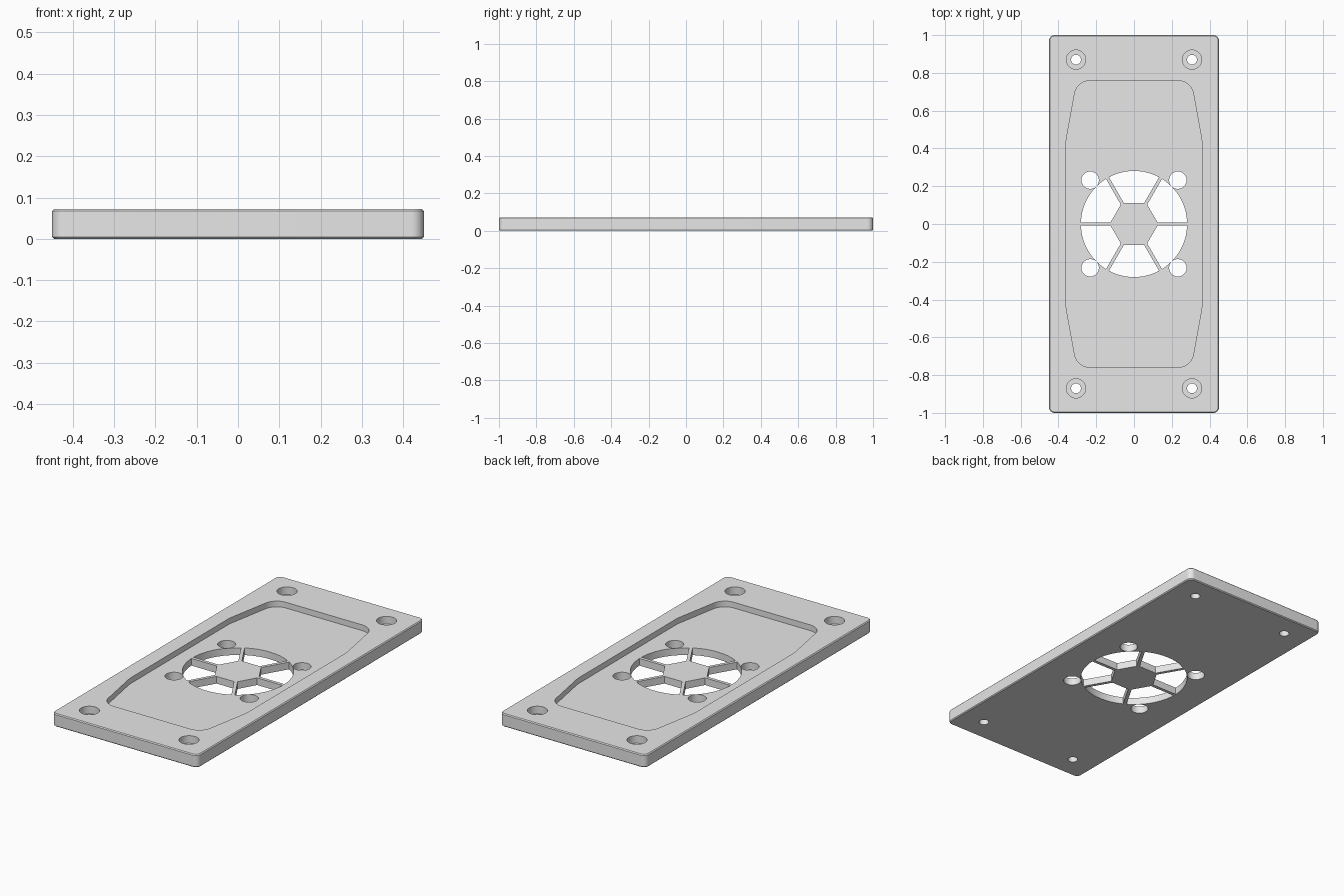
import bpy, bmesh, math
from mathutils import Vector

if "Cube" in bpy.data.objects:
    bpy.data.objects.remove(bpy.data.objects["Cube"])

H = 0.072          # plate thickness
FLOOR = 0.04       # recess floor height

grey = bpy.data.materials.new("light grey")
grey.diffuse_color = (0.8, 0.8, 0.8, 1)
grey.use_nodes = True
grey.node_tree.nodes["Principled BSDF"].inputs["Base Color"].default_value = grey.diffuse_color


def fillet(corners, steps=10):
    """Round the corners (x, y, radius) of a convex counter-clockwise outline."""
    pts, n = [], len(corners)
    for i, (x, y, r) in enumerate(corners):
        p = Vector((x, y))
        a = (Vector(corners[i - 1][:2]) - p).normalized()
        b = (Vector(corners[(i + 1) % n][:2]) - p).normalized()
        half = a.angle(b) / 2
        centre = p + (a + b).normalized() * r / math.sin(half)
        start = p + a * r / math.tan(half) - centre
        end = p + b * r / math.tan(half) - centre
        sweep = start.angle_signed(end)
        for k in range(steps + 1):
            t = -sweep * k / steps
            c, s = math.cos(t), math.sin(t)
            pts.append((centre.x + start.x * c - start.y * s,
                        centre.y + start.x * s + start.y * c))
    return pts


def circle(cx, cy, r, n=48):
    return [(cx + r * math.cos(math.tau * k / n), cy + r * math.sin(math.tau * k / n))
            for k in range(n)]


def loft(bm, sections):
    """Stack outlines (points, z) into a closed solid."""
    rings = [[bm.verts.new((x, y, z)) for x, y in pts] for pts, z in sections]
    n = len(rings[0])
    bm.faces.new(rings[0][::-1])
    bm.faces.new(rings[-1])
    for lo, hi in zip(rings, rings[1:]):
        for k in range(n):
            j = (k + 1) % n
            bm.faces.new((lo[k], lo[j], hi[j], hi[k]))


def make(name, solids):
    bm = bmesh.new()
    for s in solids:
        loft(bm, s)
    bmesh.ops.recalc_face_normals(bm, faces=bm.faces)
    me = bpy.data.meshes.new(name)
    bm.to_mesh(me)
    bm.free()
    me.materials.append(grey)
    ob = bpy.data.objects.new(name, me)
    bpy.context.collection.objects.link(ob)
    return ob


def plate_outline(inset):
    x, y, r = 0.45 - inset, 1 - inset, 0.03 - inset
    return fillet([(x, -y, r), (x, y, r), (-x, y, r), (-x, -y, r)])


def prism(pts, z0, z1):
    return [(pts, z0), (pts, z1)]


# Plate with a fine chamfer along the top and bottom edges
c = 0.005
plate = make("fan_plate", [[(plate_outline(c), 0), (plate_outline(0), c),
                            (plate_outline(0), H - c), (plate_outline(c), H)]])

# Recess with tapered ends, and screw counterbores
half = [(0.36, -0.44, 0.3), (0.36, 0.44, 0.3), (0.302, 0.758, 0.08)]
recess = fillet(half + [(-0.302, 0.758, 0.08), (-0.36, 0.44, 0.3), (-0.36, -0.44, 0.3),
                        (-0.302, -0.758, 0.08), (0.302, -0.758, 0.08)])
signs = [(sx, sy) for sx in (-1, 1) for sy in (-1, 1)]
blind = [prism(recess, FLOOR, 0.2)]
blind += [prism(circle(sx * 0.307, sy * 0.87, 0.051), 0.03, 0.2) for sx, sy in signs]

# Screw holes, fan mounting holes and the six openings around the hub
through = [prism(circle(sx * 0.307, sy * 0.87, 0.026), -0.1, 0.2) for sx, sy in signs]
through += [prism(circle(sx * 0.232, sy * 0.232, 0.046), -0.1, 0.2) for sx, sy in signs]
R, hub, rib = 0.281, 0.112, 0.009
inner = hub * math.tan(math.pi / 6) - rib / math.cos(math.pi / 6)
span = math.pi / 6 - math.asin(rib / R)
for k in range(6):
    a = math.pi / 2 + k * math.pi / 3
    local = [(hub, inner), (hub, -inner)]
    local += [(R * math.cos(t), R * math.sin(t))
              for t in (span * (i / 8 - 1) for i in range(17))]
    through.append(prism([(u * math.cos(a) - v * math.sin(a), u * math.sin(a) + v * math.cos(a))
                          for u, v in local], -0.1, 0.2))

# Cut everything out of the plate
bpy.context.view_layer.objects.active = plate
plate.select_set(True)
for name, solids in (("recess_cutter", blind), ("opening_cutter", through)):
    cutter = make(name, solids)
    cutter.hide_render = True
    mod = plate.modifiers.new(name, 'BOOLEAN')
    mod.operation, mod.solver, mod.object = 'DIFFERENCE', 'EXACT', cutter
    bpy.ops.object.modifier_apply(modifier=name)
    bpy.data.objects.remove(cutter)
bpy.ops.object.shade_smooth_by_angle(angle=math.radians(30))
